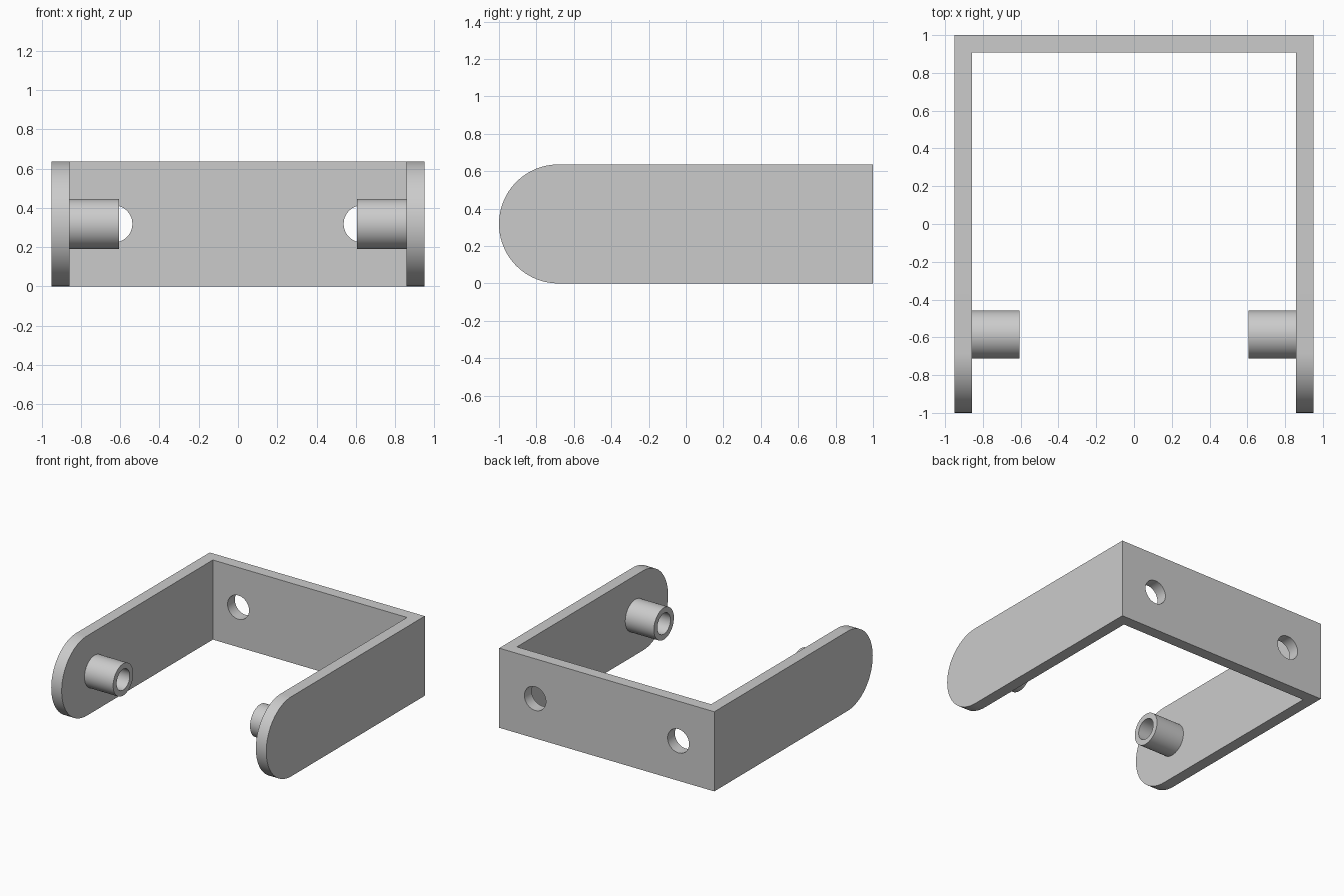
import bpy, bmesh, math
from mathutils import Matrix, Vector

if "Cube" in bpy.data.objects:
    bpy.data.objects.remove(bpy.data.objects["Cube"], do_unlink=True)

W, T, H = 0.95, 0.092, 0.636      # half width, wall thickness, height
R = H / 2                         # arm tip radius, also the axis height
PIN_Y, PIN_END, PIN_R, BORE_R = -0.585, 0.605, 0.127, 0.083
HOLE_X, HOLE_R = 0.633, 0.095

grey = bpy.data.materials.new("plain grey")
grey.use_nodes = True
grey.diffuse_color = (0.6, 0.6, 0.6, 1)
grey.node_tree.nodes["Principled BSDF"].inputs["Base Color"].default_value = (0.6, 0.6, 0.6, 1)


def make_object(name, bm):
    bmesh.ops.recalc_face_normals(bm, faces=bm.faces)
    mesh = bpy.data.meshes.new(name)
    bm.to_mesh(mesh)
    bm.free()
    mesh.materials.append(grey)
    obj = bpy.data.objects.new(name, mesh)
    bpy.context.collection.objects.link(obj)
    return obj


def prism(name, points, direction):
    """Extrude a closed outline along a direction."""
    bm = bmesh.new()
    face = bm.faces.new([bm.verts.new(p) for p in points])
    new = bmesh.ops.extrude_face_region(bm, geom=[face])["geom"]
    bmesh.ops.translate(bm, vec=Vector(direction),
                        verts=[v for v in new if isinstance(v, bmesh.types.BMVert)])
    return make_object(name, bm)


def cut(target, cutter, operation):
    """Apply a boolean and remove its cutter."""
    cutter.hide_render = True
    mod = target.modifiers.new("cut", "BOOLEAN")
    mod.object, mod.operation, mod.solver = cutter, operation, "EXACT"
    bpy.context.view_layer.objects.active = target
    bpy.ops.object.modifier_apply(modifier=mod.name)
    bpy.data.objects.remove(cutter, do_unlink=True)


def smooth(obj):
    bpy.ops.object.select_all(action="DESELECT")
    obj.select_set(True)
    bpy.context.view_layer.objects.active = obj
    bpy.ops.object.shade_smooth_by_angle(angle=math.radians(30))


# U-shaped bracket, extruded too tall and then trimmed to the side outline
inner = W - T
outline = [(-W, -1.1), (-inner, -1.1), (-inner, 1 - T), (inner, 1 - T),
           (inner, -1.1), (W, -1.1), (W, 1), (-W, 1)]
bracket = prism("bracket", [(x, y, -0.1) for x, y in outline], (0, 0, H + 0.2))

# Side outline: round front end, straight back end
arc = [math.pi / 2 + math.pi * i / 48 for i in range(49)]
side = [(-1.2, R - 1 + R * math.cos(a), R + R * math.sin(a)) for a in arc]
side += [(-1.2, 1.2, 0), (-1.2, 1.2, H)]
cut(bracket, prism("side_cutter", side, (2.4, 0, 0)), "INTERSECT")

# Two round holes through the back wall
for sign in (-1, 1):
    ring = [(sign * HOLE_X + HOLE_R * math.cos(math.tau * i / 48), 0.7,
             R + HOLE_R * math.sin(math.tau * i / 48)) for i in range(48)]
    cut(bracket, prism("hole_cutter", ring, (0, 0.5, 0)), "DIFFERENCE")
smooth(bracket)

# Hollow pins on the inside of the arms, lathed around the x axis
for name, sign in (("right_pin", -1), ("left_pin", 1)):
    bm = bmesh.new()
    base = inner + 0.01
    profile = [(base, PIN_R), (PIN_END, PIN_R), (PIN_END, BORE_R), (base, BORE_R)]
    verts = [bm.verts.new((sign * x, 0, r)) for x, r in profile]
    edges = [bm.edges.new((verts[i], verts[(i + 1) % 4])) for i in range(4)]
    bmesh.ops.spin(bm, geom=verts + edges, cent=(0, 0, 0), axis=(1, 0, 0),
                   angle=math.tau, steps=48)
    bmesh.ops.remove_doubles(bm, verts=bm.verts, dist=0.0005)
    bmesh.ops.transform(bm, matrix=Matrix.Translation((0, PIN_Y, R)), verts=bm.verts)
    smooth(make_object(name, bm))
